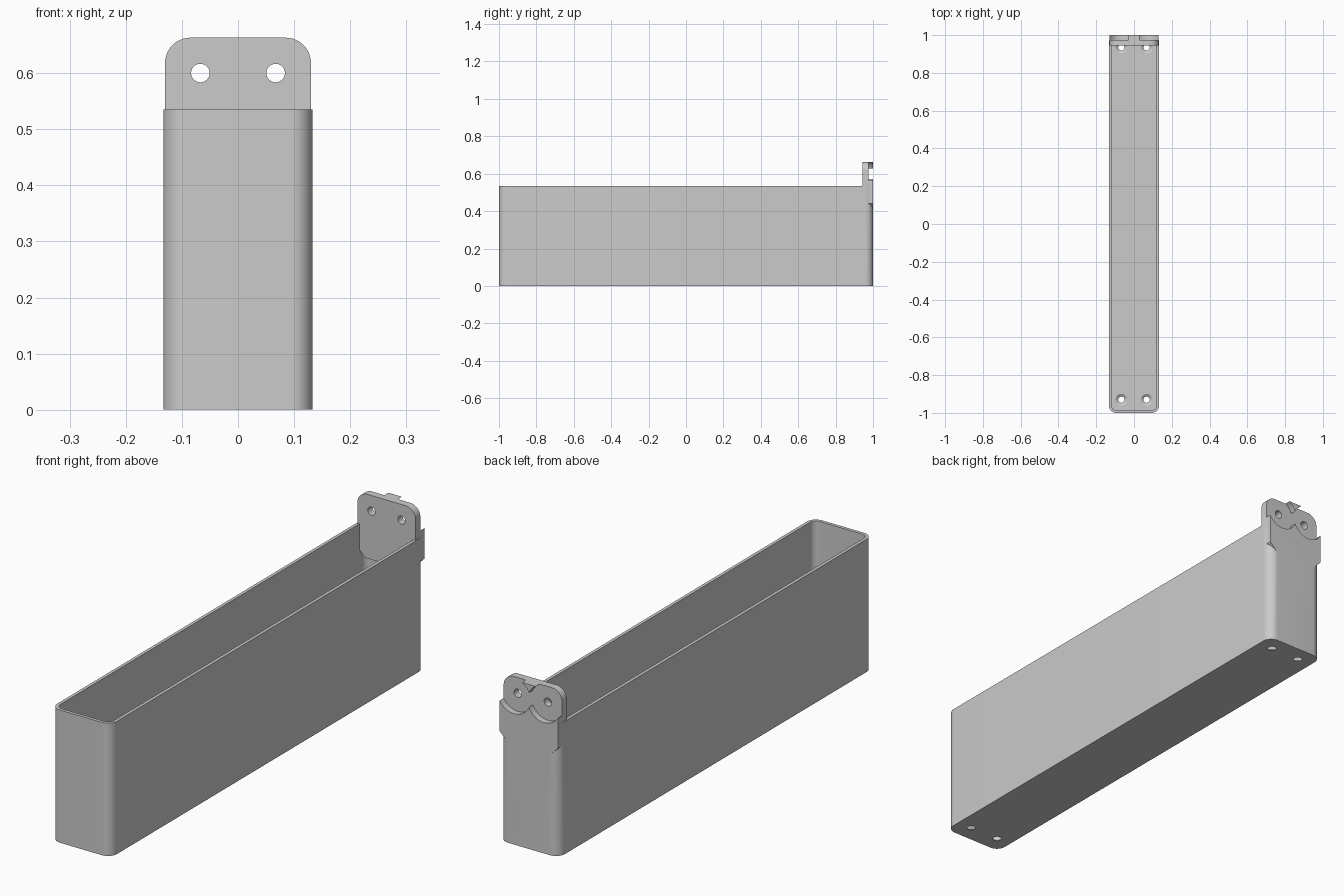
import bpy, bmesh, math
from mathutils import Matrix, Vector

cube = bpy.data.objects.get("Cube")
if cube:
    bpy.data.objects.remove(cube, do_unlink=True)

grey = bpy.data.materials.new("light grey")
grey.use_nodes = True
COLOUR = (0.6, 0.6, 0.6, 1)
grey.diffuse_color = COLOUR
grey.node_tree.nodes["Principled BSDF"].inputs["Base Color"].default_value = COLOUR

HALF_W, HEIGHT, WALL, RADIUS = 0.133, 0.535, 0.013, 0.04
HOLE_X, HOLE_R = 0.067, 0.0165


def make_object(name, bm):
    bmesh.ops.recalc_face_normals(bm, faces=bm.faces)
    mesh = bpy.data.meshes.new(name)
    bm.to_mesh(mesh)
    bm.free()
    mesh.materials.append(grey)
    obj = bpy.data.objects.new(name, mesh)
    bpy.context.collection.objects.link(obj)
    return obj


def prism(name, outline, offset):
    """Extrude a closed outline of 3D points along an offset."""
    bm = bmesh.new()
    face = bm.faces.new([bm.verts.new(p) for p in outline])
    result = bmesh.ops.extrude_face_region(bm, geom=[face])
    verts = [v for v in result["geom"] if isinstance(v, bmesh.types.BMVert)]
    bmesh.ops.translate(bm, verts=verts, vec=Vector(offset))
    return make_object(name, bm)


def arc(cx, cy, r, start, end, steps=12):
    return [(cx + r * math.cos(math.radians(start + (end - start) * i / steps)),
             cy + r * math.sin(math.radians(start + (end - start) * i / steps)))
            for i in range(steps + 1)]


def rounded_rect(hx, hy, r):
    corners = [(1, 1, 0), (-1, 1, 90), (-1, -1, 180), (1, -1, 270)]
    return [p for sx, sy, a in corners
            for p in arc(sx * (hx - r), sy * (hy - r), r, a, a + 90)]


def cone(name, location, r1, r2, depth, along_y=False):
    bm = bmesh.new()
    matrix = Matrix.Translation(location)
    if along_y:
        matrix = matrix @ Matrix.Rotation(math.radians(90), 4, "X")
    bmesh.ops.create_cone(bm, cap_ends=True, segments=48, radius1=r1,
                          radius2=r2, depth=depth, matrix=matrix)
    return make_object(name, bm)


def combine(target, tool, operation):
    mod = target.modifiers.new(operation.lower(), "BOOLEAN")
    mod.operation, mod.object, mod.solver = operation, tool, "EXACT"
    bpy.context.view_layer.objects.active = target
    bpy.ops.object.modifier_apply(modifier=mod.name)
    bpy.data.objects.remove(tool, do_unlink=True)


# Long open tray with rounded vertical corners
tray = prism("wall_tray", [(x, y, 0) for x, y in rounded_rect(HALF_W, 1, RADIUS)],
             (0, 0, HEIGHT))
cavity = prism("cavity", [(x, y, WALL) for x, y in
                          rounded_rect(HALF_W - WALL, 1 - WALL, RADIUS - WALL)],
               (0, 0, 1))
combine(tray, cavity, "DIFFERENCE")

# Mounting bracket: rounded top, chamfered lower corners
profile = [(-0.13, 0.44), (-0.095, 0.405), (0.095, 0.405), (0.13, 0.44)]
profile += arc(0.085, 0.618, 0.045, 0, 90) + arc(-0.085, 0.618, 0.045, 90, 180)
bracket = prism("bracket", [(x, 0.945, z) for x, z in profile], (0, 0.055, 0))
combine(tray, bracket, "UNION")

for side in (-1, 1):
    x = side * HOLE_X
    # Round recess behind each mounting hole
    combine(tray, cone("recess", (x, 1.025, 0.6), 0.073, 0.073, 0.1, True), "DIFFERENCE")
    combine(tray, cone("screw_hole", (x, 0.96, 0.6), HOLE_R, HOLE_R, 0.2, True), "DIFFERENCE")
    # Countersunk floor holes at both ends
    for y in (-0.93, 0.935):
        combine(tray, cone("drain_hole", (x, y, 0), HOLE_R, HOLE_R, 0.1), "DIFFERENCE")
        combine(tray, cone("countersink", (x, y, 0.009), HOLE_R, 0.034, 0.012), "DIFFERENCE")

bpy.ops.object.select_all(action="DESELECT")
tray.select_set(True)
bpy.context.view_layer.objects.active = tray
bpy.ops.object.shade_smooth_by_angle(angle=math.radians(30))
